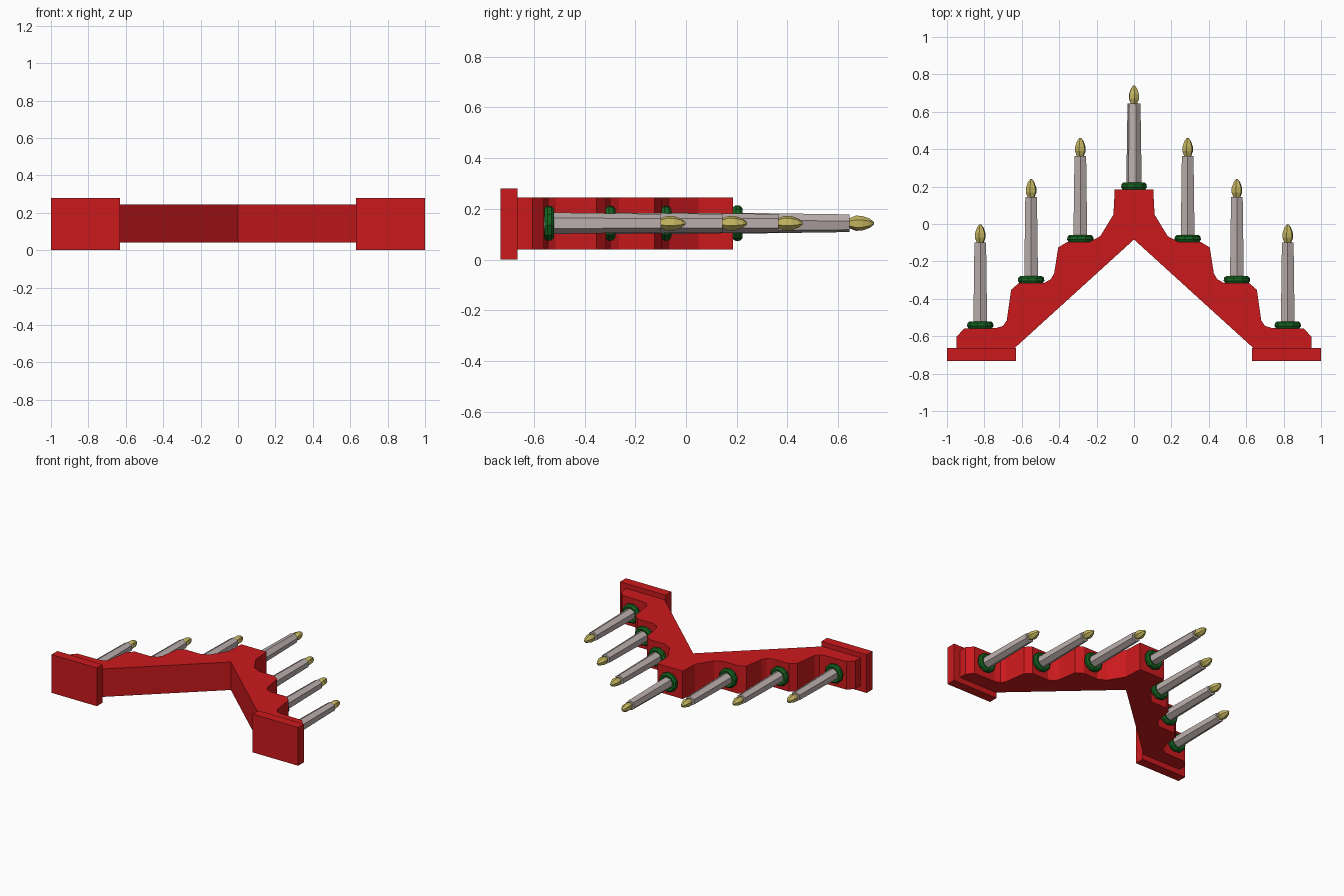
import bpy, bmesh, math

if "Cube" in bpy.data.objects:
    bpy.data.objects.remove(bpy.data.objects["Cube"])

ZC = 0.143  # height of the candle axes


def material(name, rgb):
    m = bpy.data.materials.new(name)
    m.diffuse_color = (*rgb, 1)
    m.use_nodes = True
    m.node_tree.nodes["Principled BSDF"].inputs["Base Color"].default_value = m.diffuse_color
    return m


RED = material("red_paint", (0.60, 0.01, 0.012))
GREEN = material("green_ring", (0.008, 0.13, 0.015))
WAX = material("wax", (0.50, 0.43, 0.42))
YELLOW = material("flame_yellow", (0.56, 0.47, 0.12))


def finish(bm, name, mat):
    bmesh.ops.recalc_face_normals(bm, faces=bm.faces)
    me = bpy.data.meshes.new(name)
    bm.to_mesh(me)
    bm.free()
    me.materials.append(mat)
    ob = bpy.data.objects.new(name, me)
    bpy.context.collection.objects.link(ob)
    return ob


def extrude(name, pts, z0, z1, mat):
    bm = bmesh.new()
    face = bm.faces.new([bm.verts.new((x, y, z0)) for x, y in pts])
    geo = bmesh.ops.extrude_face_region(bm, geom=[face])["geom"]
    bmesh.ops.translate(bm, vec=(0, 0, z1 - z0),
                        verts=[v for v in geo if isinstance(v, bmesh.types.BMVert)])
    return finish(bm, name, mat)


def lathe(name, profile, x, y, sides, phase, mat, closed=False):
    """Turn (radius, height) points around an axis along +y."""
    bm = bmesh.new()
    rings = []
    for r, h in profile:
        rings.append([bm.verts.new((x + r * math.cos(phase + math.tau * i / sides), y + h,
                                    ZC + r * math.sin(phase + math.tau * i / sides)))
                      for i in range(sides)])
    pairs = list(zip(rings, rings[1:]))
    if closed:
        pairs.append((rings[-1], rings[0]))
    else:
        bm.faces.new(rings[0])
        bm.faces.new(rings[-1])
    for a, b in pairs:
        for i in range(sides):
            j = (i + 1) % sides
            bm.faces.new((a[i], a[j], b[j], b[i]))
    return finish(bm, name, mat)


# Stepped arch, right half of the outline mirrored to the left
half = [(0.64, -0.665), (0.95, -0.665), (0.95, -0.605), (0.91, -0.56), (0.74, -0.557),
        (0.70, -0.545), (0.68, -0.515), (0.657, -0.352), (0.615, -0.315), (0.48, -0.315),
        (0.445, -0.295), (0.427, -0.265), (0.405, -0.125), (0.355, -0.095), (0.235, -0.095),
        (0.18, -0.065), (0.11, 0.05), (0.103, 0.185)]
outline = [(0, -0.083)] + half + [(-x, y) for x, y in reversed(half)]
extrude("arch_body", outline, 0.04, 0.245, RED)

# Feet
for side, s in (("left", -1), ("right", 1)):
    extrude(side + "_foot", [(s * 0.632, -0.732), (s, -0.732), (s, -0.664), (s * 0.632, -0.664)],
            0, 0.28, RED)

# Candles with ring and flame
ring = [(0.045, 0.002), (0.063, 0.0), (0.071, 0.012), (0.069, 0.028), (0.058, 0.038), (0.042, 0.034)]
wax = [(0.043, -0.005), (0.036, 0.46)]
flame = [(0.018, 0.455), (0.030, 0.485), (0.029, 0.51), (0.018, 0.54), (0.005, 0.556)]
spots = [(0, 0.185)]
for px, py in ((0.287, -0.096), (0.55, -0.316), (0.822, -0.558)):
    spots += [(px, py), (-px, py)]
for n, (x, y) in enumerate(spots, 1):
    turn = math.radians(15 if x == 0 else 30)
    lathe(f"candle_ring_{n}", ring, x, y, 10, turn, GREEN, closed=True)
    lathe(f"candle_{n}", wax, x, y, 6, turn, WAX)
    lathe(f"flame_{n}", flame, x, y, 6, turn + 0.2, YELLOW)
